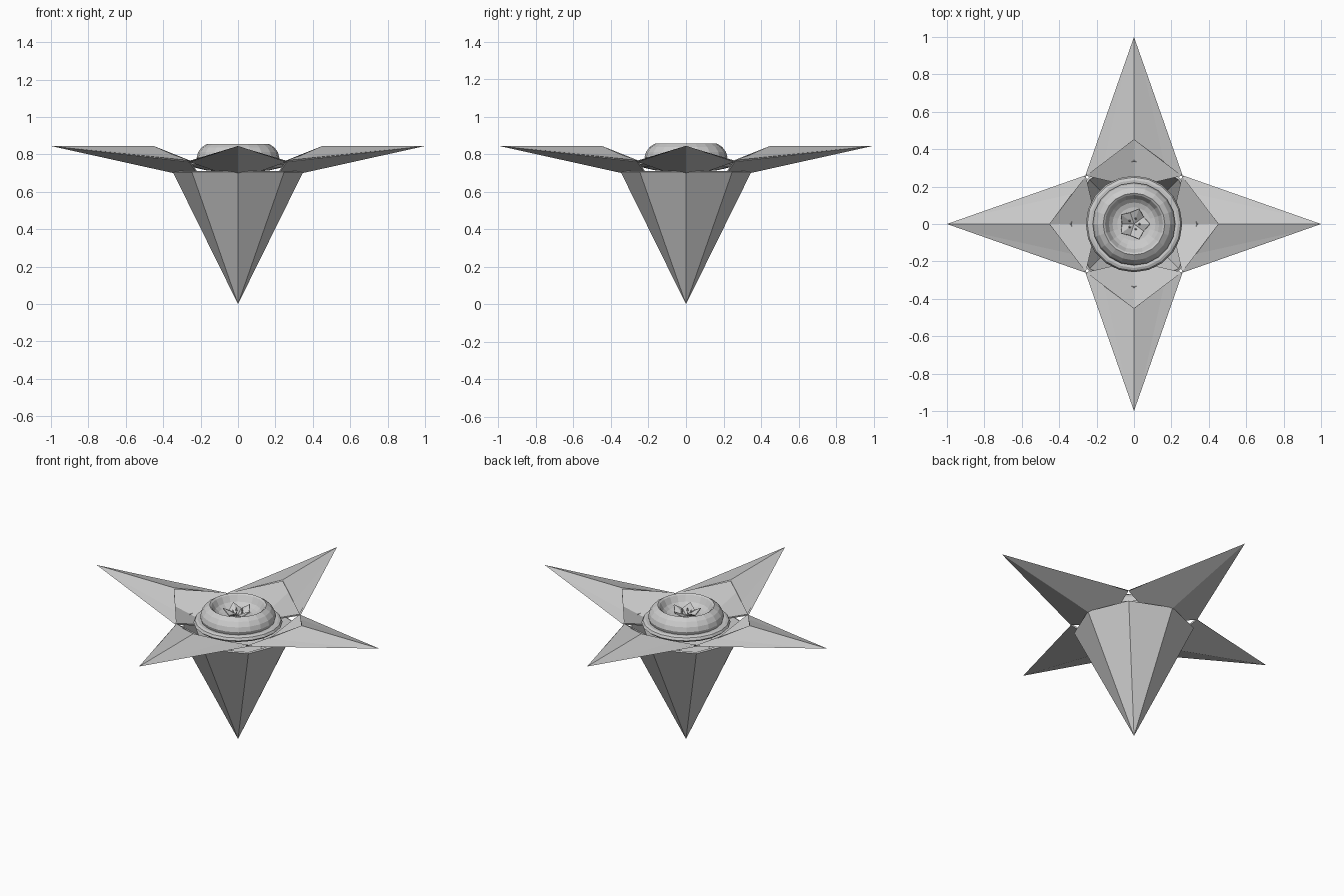
import bpy, bmesh
from math import cos, sin, pi

if "Cube" in bpy.data.objects:
    bpy.data.objects.remove(bpy.data.objects["Cube"])


def make(name, verts, faces, thickness=0.0):
    mesh = bpy.data.meshes.new(name)
    mesh.from_pydata(verts, [], faces)
    bm = bmesh.new()
    bm.from_mesh(mesh)
    bmesh.ops.recalc_face_normals(bm, faces=bm.faces)
    bm.to_mesh(mesh)
    bm.free()
    ob = bpy.data.objects.new(name, mesh)
    bpy.context.collection.objects.link(ob)
    if thickness:
        mod = ob.modifiers.new("wall", 'SOLIDIFY')
        mod.thickness = thickness
        mod.offset = -1
    return ob


def lathe(name, profile, n):
    # closed outline: first and last profile points lie on the axis
    verts = [(0, 0, profile[0][1])]
    for r, z in profile[1:-1]:
        verts += [(r * cos(2 * pi * i / n), r * sin(2 * pi * i / n), z) for i in range(n)]
    verts.append((0, 0, profile[-1][1]))
    last, rows = len(verts) - 1, len(profile) - 2
    faces = []
    for i in range(n):
        j = (i + 1) % n
        faces.append((0, 1 + j, 1 + i))
        for k in range(rows - 1):
            a, b = 1 + k * n, 1 + (k + 1) * n
            faces.append((a + i, a + j, b + j, b + i))
        a = 1 + (rows - 1) * n
        faces.append((a + i, a + j, last))
    return make(name, verts, faces)


# Hollow octagonal spike, open at the top
rim = [(0.348 * cos(i * pi / 4), 0.348 * sin(i * pi / 4), 0.705) for i in range(8)]
make("lower_spike", [(0, 0, 0)] + rim,
     [(0, 1 + (i + 1) % 8, 1 + i) for i in range(8)], 0.012)

# Four hollow pointed arms, open towards the centre
arm_points = [(1, 0, 0.845), (0.45, 0, 0.845), (0.26, 0.26, 0.76),
              (0.20, 0, 0.668), (0.26, -0.26, 0.76)]
for k, side in enumerate(("right", "back", "left", "front")):
    arm = make(side + "_arm", arm_points,
               [(0, 1, 2), (0, 2, 3), (0, 3, 4), (0, 4, 1)], 0.01)
    arm.rotation_euler.z = k * pi / 2

# Saucer with a domed collar and a recessed bowl
lathe("center_bowl", [(0, 0.70), (0.17, 0.715), (0.24, 0.732), (0.258, 0.747),
                      (0.25, 0.762), (0.235, 0.768), (0.215, 0.766), (0.221, 0.785),
                      (0.213, 0.812), (0.194, 0.838), (0.165, 0.857), (0.155, 0.85),
                      (0.135, 0.815), (0.115, 0.798), (0.09, 0.79), (0, 0.785)], 20)

# Five-pointed crown inside the bowl
crown = [(0, 0, 0.795)]
for i in range(10):
    r, z = (0.085, 0.838) if i % 2 == 0 else (0.064, 0.808)
    crown.append((r * cos(i * pi / 5), r * sin(i * pi / 5), z))
make("inner_crown", crown, [(0, 1 + i, 1 + (i + 1) % 10) for i in range(10)], 0.006)

# Small studs in the crown
for i in range(5):
    bpy.ops.mesh.primitive_cone_add(vertices=5, radius1=0.009, radius2=0, depth=0.03,
                                    location=(0.03 * cos(i * 2 * pi / 5), 0.03 * sin(i * 2 * pi / 5), 0.815))
    bpy.context.object.name = "crown_stud"
